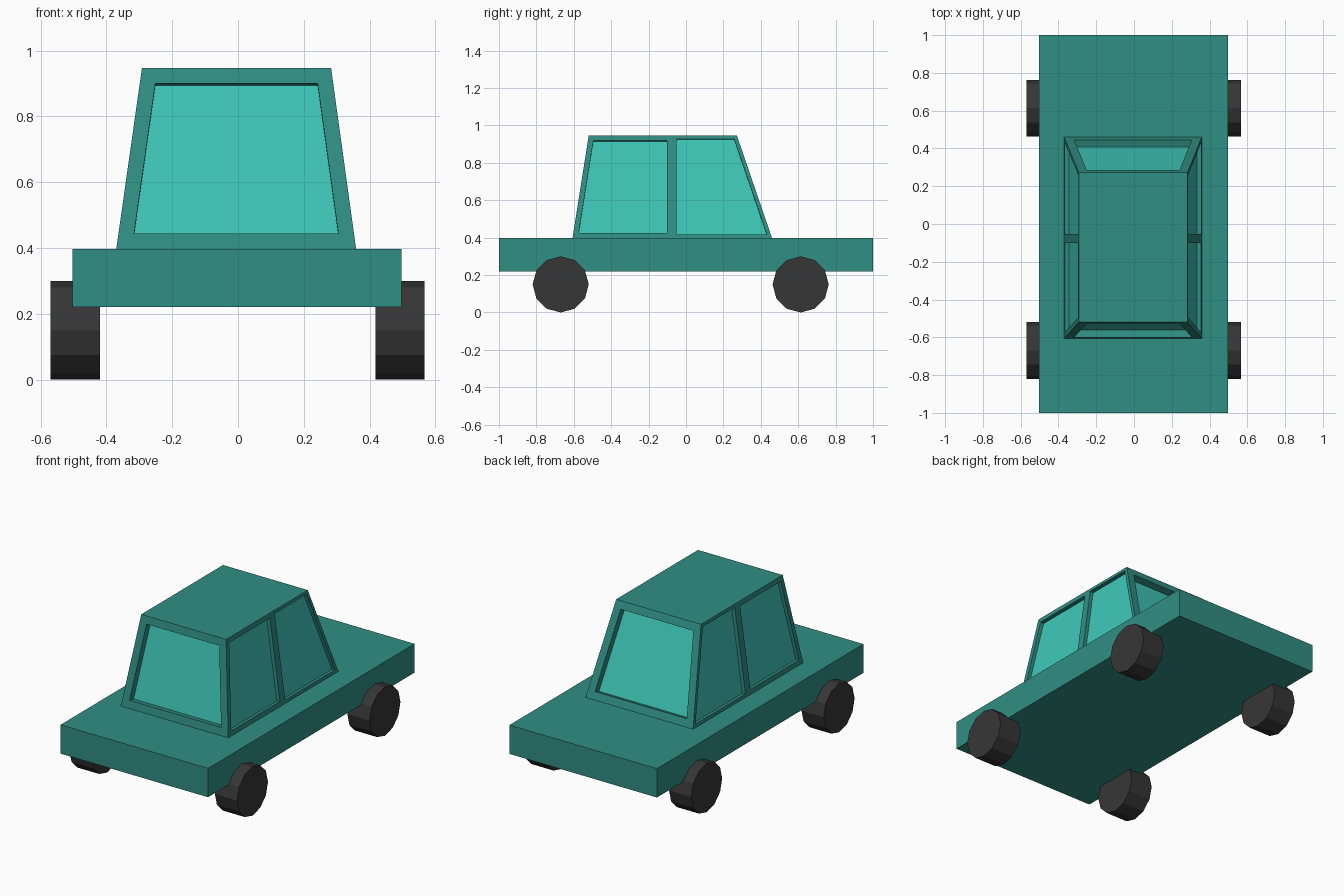
import bpy, bmesh, math
from mathutils import Vector

if "Cube" in bpy.data.objects:
    bpy.data.objects.remove(bpy.data.objects["Cube"])


def material(name, rgb):
    m = bpy.data.materials.new(name)
    m.diffuse_color = (*rgb, 1)
    m.use_nodes = True
    m.node_tree.nodes["Principled BSDF"].inputs["Base Color"].default_value = m.diffuse_color
    return m


paint = material("teal_paint", (0.03, 0.275, 0.23))
glass = material("window_glass", (0.051, 0.578, 0.491))
rubber = material("rubber", (0.037, 0.037, 0.037))


def add_object(name, bm, mats):
    mesh = bpy.data.meshes.new(name)
    bmesh.ops.recalc_face_normals(bm, faces=bm.faces)
    bm.to_mesh(mesh)
    bm.free()
    for m in mats:
        mesh.materials.append(m)
    ob = bpy.data.objects.new(name, mesh)
    bpy.context.collection.objects.link(ob)
    return ob


def tapered_box(bottom, top):
    """Box between two rectangles, each (x0, x1, y0, y1, z)."""
    bm = bmesh.new()
    rings = []
    for x0, x1, y0, y1, z in (bottom, top):
        rings.append([bm.verts.new((x, y, z)) for x, y in
                      ((x0, y0), (x1, y0), (x1, y1), (x0, y1))])
    lo, hi = rings
    bm.faces.new(lo[::-1])
    bm.faces.new(hi)
    for i in range(4):
        j = (i + 1) % 4
        bm.faces.new((lo[i], lo[j], hi[j], hi[i]))
    bm.normal_update()
    return bm


def recess_window(bm, face, frame, depth):
    """Inset a face for its frame, then push the pane inwards."""
    bmesh.ops.inset_individual(bm, faces=[face], thickness=frame, use_even_offset=True)
    bmesh.ops.inset_individual(bm, faces=[face], thickness=0, depth=-depth)
    face.material_index = 1


# Lower body slab
add_object("body", tapered_box((-0.503, 0.497, -1, 1, 0.22),
                               (-0.503, 0.497, -1, 1, 0.397)), [paint])

# Cabin, split at the middle pillar, with recessed windows
cabin = tapered_box((-0.37, 0.359, -0.607, 0.46, 0.397),
                    (-0.292, 0.283, -0.52, 0.272, 0.947))
bmesh.ops.bisect_plane(cabin, geom=cabin.verts[:] + cabin.edges[:] + cabin.faces[:],
                       plane_co=Vector((0, -0.072, 0)), plane_no=Vector((0, 1, 0)))
cabin.normal_update()
for f in [f for f in cabin.faces if abs(f.normal.z) < 0.9]:
    if abs(f.normal.y) > 0.5:                       # windscreen and rear window
        recess_window(cabin, f, 0.047, 0.04)
    elif f.calc_center_median().y < -0.072:         # front side windows
        recess_window(cabin, f, 0.029, 0.022)
    else:                                           # rear side windows
        recess_window(cabin, f, 0.02, 0.022)
add_object("cabin", cabin, [paint, glass])

# Four twelve-sided wheels
for side, x in (("left", -0.4945), ("right", 0.4925)):
    for end, y in (("front", -0.67), ("rear", 0.613)):
        bpy.ops.mesh.primitive_cylinder_add(vertices=12, radius=0.15, depth=0.15,
                                            location=(x, y, 0.15),
                                            rotation=(0, math.pi / 2, 0))
        wheel = bpy.context.object
        wheel.name = f"{end}_{side}_wheel"
        wheel.data.materials.append(rubber)
